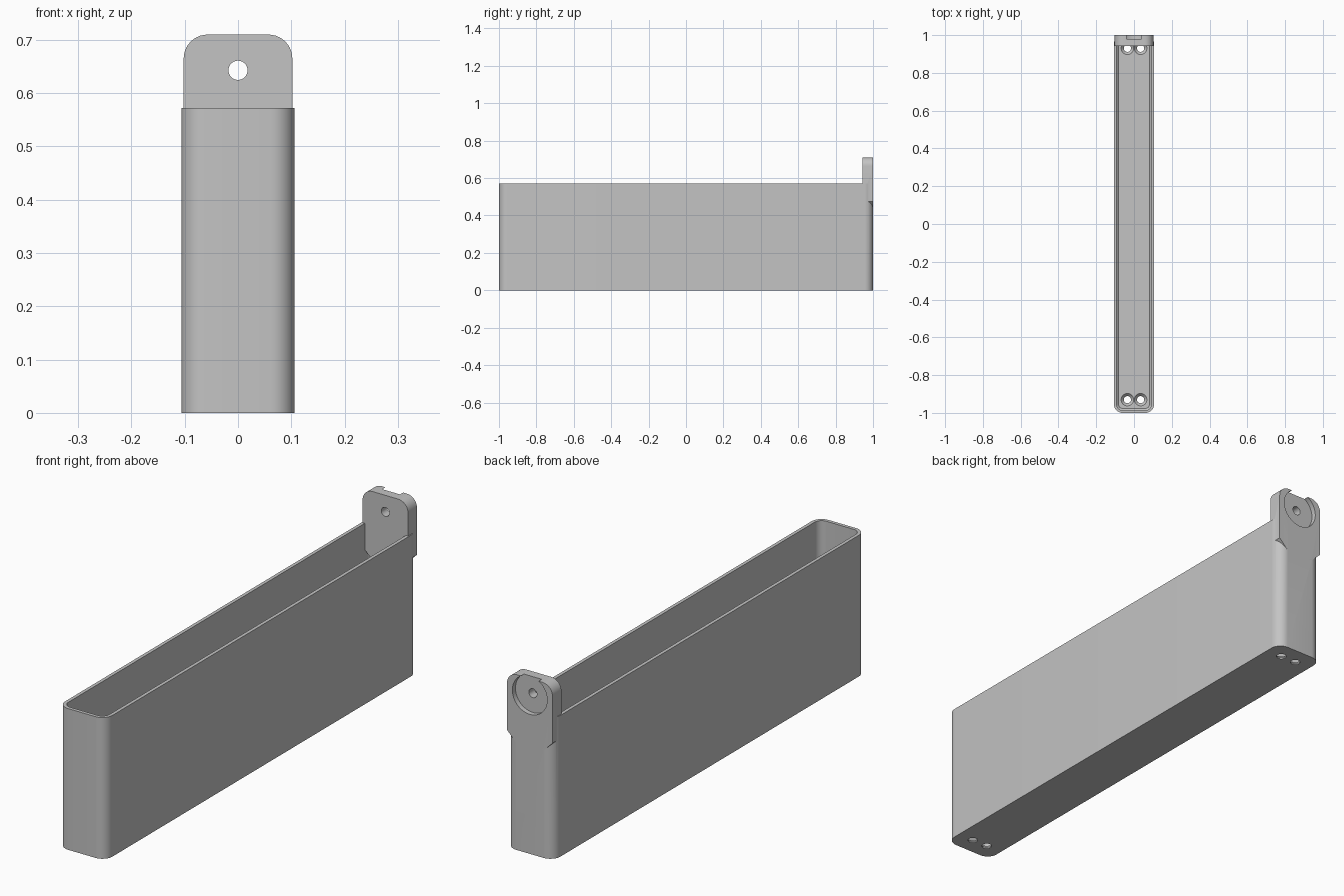
import bpy, bmesh
from math import sin, cos, pi
from mathutils import Matrix, Vector

cube = bpy.data.objects.get("Cube")
if cube:
    bpy.data.objects.remove(cube, do_unlink=True)

# Material
grey = bpy.data.materials.new("plain grey")
grey.use_nodes = True
colour = (0.55, 0.55, 0.55, 1)
grey.diffuse_color = colour
grey.node_tree.nodes["Principled BSDF"].inputs["Base Color"].default_value = colour

HALF_W, HEIGHT, RADIUS, WALL, FLOOR = 0.106, 0.572, 0.045, 0.014, 0.02
HOLE_Z = 0.643


def arc(cx, cy, r, start, steps=10):
    """Points of a quarter circle, counter-clockwise from the start angle."""
    return [(cx + r * cos(start + pi / 2 * i / steps),
             cy + r * sin(start + pi / 2 * i / steps)) for i in range(steps + 1)]


def rounded_ring(inset, z):
    """Plan outline of the tray, moved inwards by inset, at height z."""
    r = max(RADIUS - inset, 0.008)
    x, y = HALF_W - inset - r, 1 - inset - r
    pts = (arc(x, y, r, 0) + arc(-x, y, r, pi / 2)
           + arc(-x, -y, r, pi) + arc(x, -y, r, 3 * pi / 2))
    return [Vector((px, py, z)) for px, py in pts]


def finish(name, bm):
    bmesh.ops.recalc_face_normals(bm, faces=bm.faces)
    mesh = bpy.data.meshes.new(name)
    bm.to_mesh(mesh)
    bm.free()
    mesh.materials.append(grey)
    obj = bpy.data.objects.new(name, mesh)
    bpy.context.collection.objects.link(obj)
    return obj


def loft(name, rings):
    """Closed solid skinned through rings of equal length."""
    bm = bmesh.new()
    rows = [[bm.verts.new(p) for p in ring] for ring in rings]
    n = len(rows[0])
    for a, b in zip(rows, rows[1:]):
        for i in range(n):
            j = (i + 1) % n
            bm.faces.new((a[i], a[j], b[j], b[i]))
    bm.faces.new(rows[0])
    bm.faces.new(rows[-1])
    return finish(name, bm)


def cylinder(name, r1, r2, depth, matrix, segments=40):
    bm = bmesh.new()
    bmesh.ops.create_cone(bm, cap_ends=True, segments=segments, radius1=r1,
                          radius2=r2, depth=depth, matrix=matrix)
    return finish(name, bm)


def boolean(target, other, operation):
    mod = target.modifiers.new(operation, 'BOOLEAN')
    mod.operation, mod.solver, mod.object = operation, 'EXACT', other
    bpy.ops.object.select_all(action='DESELECT')
    target.select_set(True)
    bpy.context.view_layer.objects.active = target
    bpy.ops.object.modifier_apply(modifier=mod.name)
    bpy.data.objects.remove(other, do_unlink=True)


# Open tray with a small chamfer around the inside of the floor
tray = loft("tray_with_hanging_tab", [
    rounded_ring(0, 0), rounded_ring(0, HEIGHT), rounded_ring(WALL, HEIGHT),
    rounded_ring(WALL, FLOOR + 0.01), rounded_ring(WALL + 0.01, FLOOR)])

# Hanging tab: rounded top, slanted lower corners
tw, top, r = 0.102, 0.71, 0.045
outline = (arc(tw - r, top - r, r, 0) + arc(r - tw, top - r, r, pi / 2)
           + [(-tw, 0.475), (-0.06, 0.433), (0.06, 0.433), (tw, 0.475)])
tab = loft("hanging_tab", [[Vector((x, y, z)) for x, z in outline] for y in (0.943, 1)])
boolean(tray, tab, 'UNION')

# Screw hole and round recess, which breaks through the top of the tab
along_y = Matrix.Rotation(pi / 2, 4, 'X')
boolean(tray, cylinder("recess_cutter", 0.078, 0.078, 0.04,
        Matrix.Translation((0, 1, HOLE_Z)) @ along_y, 64), 'DIFFERENCE')
boolean(tray, cylinder("screw_hole_cutter", 0.018, 0.018, 0.2,
        Matrix.Translation((0, 0.97, HOLE_Z)) @ along_y), 'DIFFERENCE')

# Two countersunk drain holes at each end of the floor
for y in (-0.93, 0.93):
    for x in (-0.035, 0.035):
        boolean(tray, cylinder("drain_cutter", 0.019, 0.019, 0.1,
                Matrix.Translation((x, y, 0))), 'DIFFERENCE')
        boolean(tray, cylinder("countersink_cutter", 0.019, 0.034, 0.016,
                Matrix.Translation((x, y, FLOOR - 0.007))), 'DIFFERENCE')

tray.select_set(True)
bpy.context.view_layer.objects.active = tray
bpy.ops.object.shade_smooth_by_angle(angle=pi / 6)
